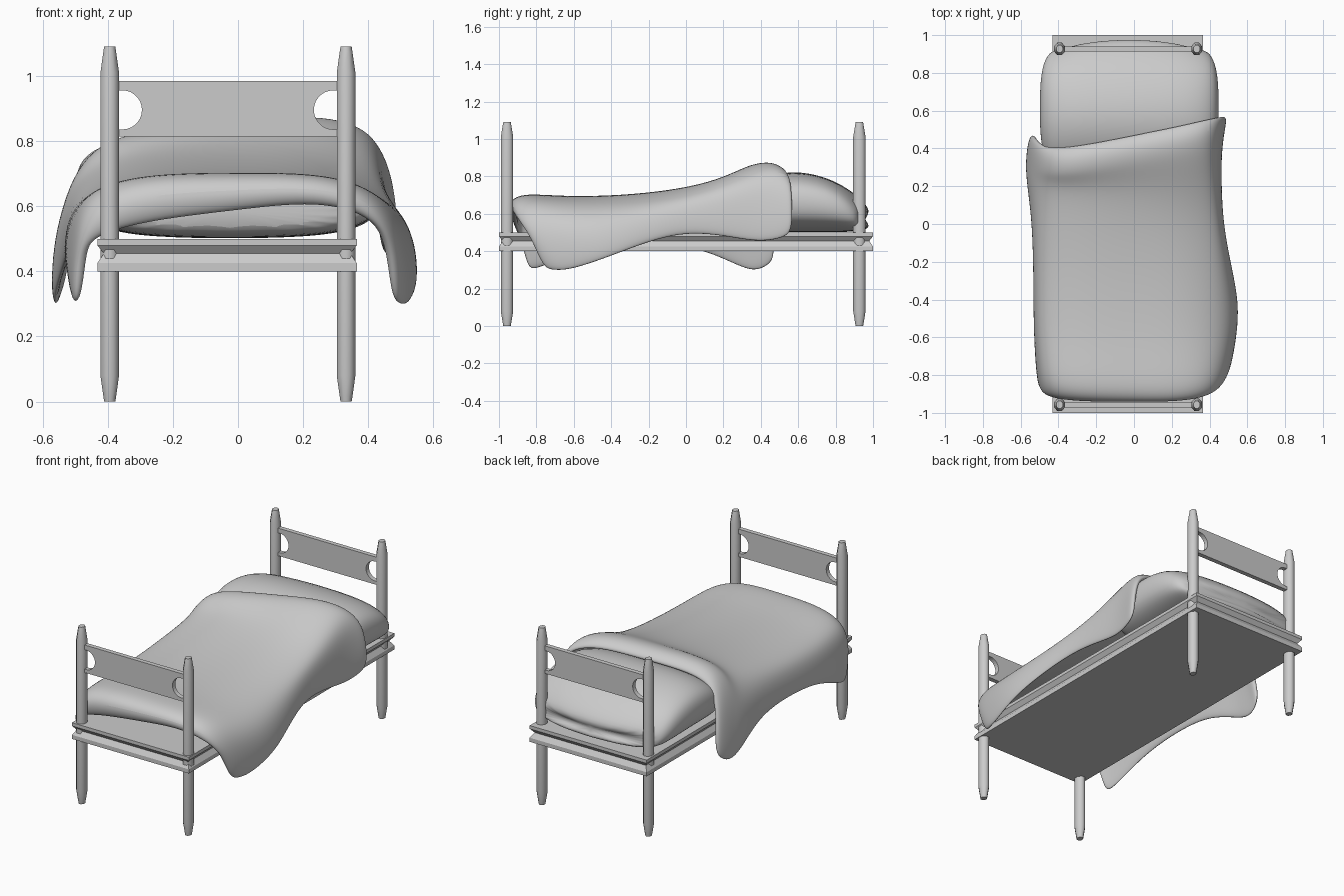
import bpy, bmesh, math
from mathutils import Vector

if "Cube" in bpy.data.objects:
    bpy.data.objects.remove(bpy.data.objects["Cube"])

POST_X = (-0.394, 0.332)
POST_Y = {"front": -0.957, "back": 0.927}


def make(name, verts, faces, smooth=None, subdiv=0, thick=0):
    me = bpy.data.meshes.new(name)
    me.from_pydata(verts, [], faces)
    bm = bmesh.new()
    bm.from_mesh(me)
    if not thick:
        bmesh.ops.recalc_face_normals(bm, faces=bm.faces)
    bm.to_mesh(me)
    bm.free()
    ob = bpy.data.objects.new(name, me)
    bpy.context.collection.objects.link(ob)
    if thick:
        m = ob.modifiers.new("thickness", 'SOLIDIFY')
        m.thickness = thick
        m.offset = -1
    if subdiv:
        m = ob.modifiers.new("subdivision", 'SUBSURF')
        m.levels = m.render_levels = subdiv
    if smooth:
        bpy.ops.object.select_all(action='DESELECT')
        ob.select_set(True)
        bpy.context.view_layer.objects.active = ob
        bpy.ops.object.shade_smooth_by_angle(angle=math.radians(smooth))
    return ob


def loft(name, rows, closed=True, **kw):
    """Skin a list of equal-length point rows; closed rows get end caps."""
    n = len(rows[0])
    faces = []
    for r in range(len(rows) - 1):
        for i in range(n if closed else n - 1):
            j = (i + 1) % n
            faces.append((r*n + i, r*n + j, (r+1)*n + j, (r+1)*n + i))
    if closed:
        faces += [tuple(range(n)), tuple(range((len(rows)-1)*n, len(rows)*n))]
    return make(name, [p for row in rows for p in row], faces, **kw)


# bed base: slab with a grooved edge
rows = []
for z, inset in ((0.40, 0), (0.425, 0), (0.455, 0.02), (0.48, 0), (0.50, 0)):
    x0, x1, y = -0.432 + inset, 0.365 - inset, 1 - inset
    rows.append([(x0, -y, z), (x1, -y, z), (x1, y, z), (x0, y, z)])
loft("bed_base", rows)

# four tapered posts
for end, py in POST_Y.items():
    for side, px in zip(("left", "right"), POST_X):
        rows = []
        for z, s in ((0, 0.6), (0.015, 0.68), (0.08, 1), (1.01, 1), (1.075, 0.68), (1.09, 0.6)):
            ring = [math.pi * (i + 0.5) / 4 for i in range(8)]
            rows.append([(px + 0.031*s*math.cos(a), py + 0.036*s*math.sin(a), z) for a in ring])
        loft(f"{end}_{side}_post", rows, smooth=50)

# end panels with a round bite at each side
for end, py in POST_Y.items():
    zc, r = 0.896, 0.06
    arc = [-math.pi/2 + math.pi * i / 14 for i in range(15)]
    right = [(POST_X[1], 0.815), (POST_X[1], zc - r)]
    right += [(0.293 - r*math.cos(a), zc + r*math.sin(a)) for a in arc]
    right += [(POST_X[1], zc + r), (POST_X[1], 0.985)]
    mid = sum(POST_X) / 2
    left = [(2*mid - x, z) for x, z in reversed(right)]
    rows = [[(x, py + d, z) for x, z in right + left] for d in (-0.014, 0.014)]
    loft(f"{end}_panel", rows)

# pillow: y, half width, top, bottom
rows = []
for y, w, top, bot in ((0.27, 0.36, 0.64, 0.53), (0.32, 0.45, 0.74, 0.505), (0.45, 0.475, 0.81, 0.50),
                       (0.60, 0.48, 0.835, 0.50), (0.80, 0.475, 0.785, 0.50), (0.90, 0.44, 0.67, 0.505),
                       (0.935, 0.38, 0.60, 0.54)):
    row = []
    for i in range(20):
        a = 2 * math.pi * i / 20
        c, s = math.cos(a), math.sin(a)
        u = math.copysign(abs(c)**0.6, c)
        v = math.copysign(abs(s)**0.7, s)
        bulge = 0.06 * (1 - u*u) if y > 0.85 else 0
        row.append((-0.025 + w*u, y + bulge, (top+bot)/2 + (top-bot)/2*v))
    rows.append(row)
loft("pillow", rows, smooth=60, subdiv=2)

# blanket: centre y, top z left/right, left hem xyz, right hem xyz
SECTIONS = [
    (-0.925, 0.55, 0.61, (-0.51, -0.85, 0.30), (0.49, -0.77, 0.30)),
    (-0.955, 0.64, 0.66, (-0.52, -0.80, 0.30), (0.52, -0.71, 0.29)),
    (-0.89, 0.715, 0.715, (-0.53, -0.70, 0.34), (0.54, -0.62, 0.29)),
    (-0.65, 0.69, 0.69, (-0.54, -0.50, 0.42), (0.57, -0.42, 0.36)),
    (-0.30, 0.70, 0.70, (-0.54, -0.20, 0.44), (0.52, -0.20, 0.45)),
    (0.00, 0.735, 0.74, (-0.55, 0.05, 0.42), (0.48, 0.00, 0.50)),
    (0.20, 0.775, 0.80, (-0.58, 0.25, 0.33), (0.47, 0.20, 0.48)),
    (0.32, 0.83, 0.88, (-0.58, 0.36, 0.28), (0.47, 0.38, 0.44)),
    (0.42, 0.845, 0.89, (-0.57, 0.44, 0.31), (0.49, 0.51, 0.46)),
    (0.48, 0.80, 0.85, (-0.55, 0.49, 0.37), (0.50, 0.57, 0.50)),
]
rows = []
for yc, zl, zr, hl, hr in SECTIONS:
    slant = 0.2 if yc > 0.3 else 0

    def side(hem, ztop, sx):
        hem = Vector(hem)
        sh = Vector((sx, yc + slant*sx, ztop - 0.045))
        sh.y += 0.15 * (hem.y - sh.y)
        m = (hem + sh) / 2
        m.x = 0.97 * hem.x
        m.z += 0.04
        top = Vector((sx*0.58, yc + slant*sx*0.58, ztop))
        return [hem, m, sh, top]

    rows.append(side(hl, zl, -0.46) + [Vector((0, yc, (zl + zr)/2))] + side(hr, zr, 0.42)[::-1])
loft("blanket", rows, closed=False, smooth=60, subdiv=3, thick=0.035)
